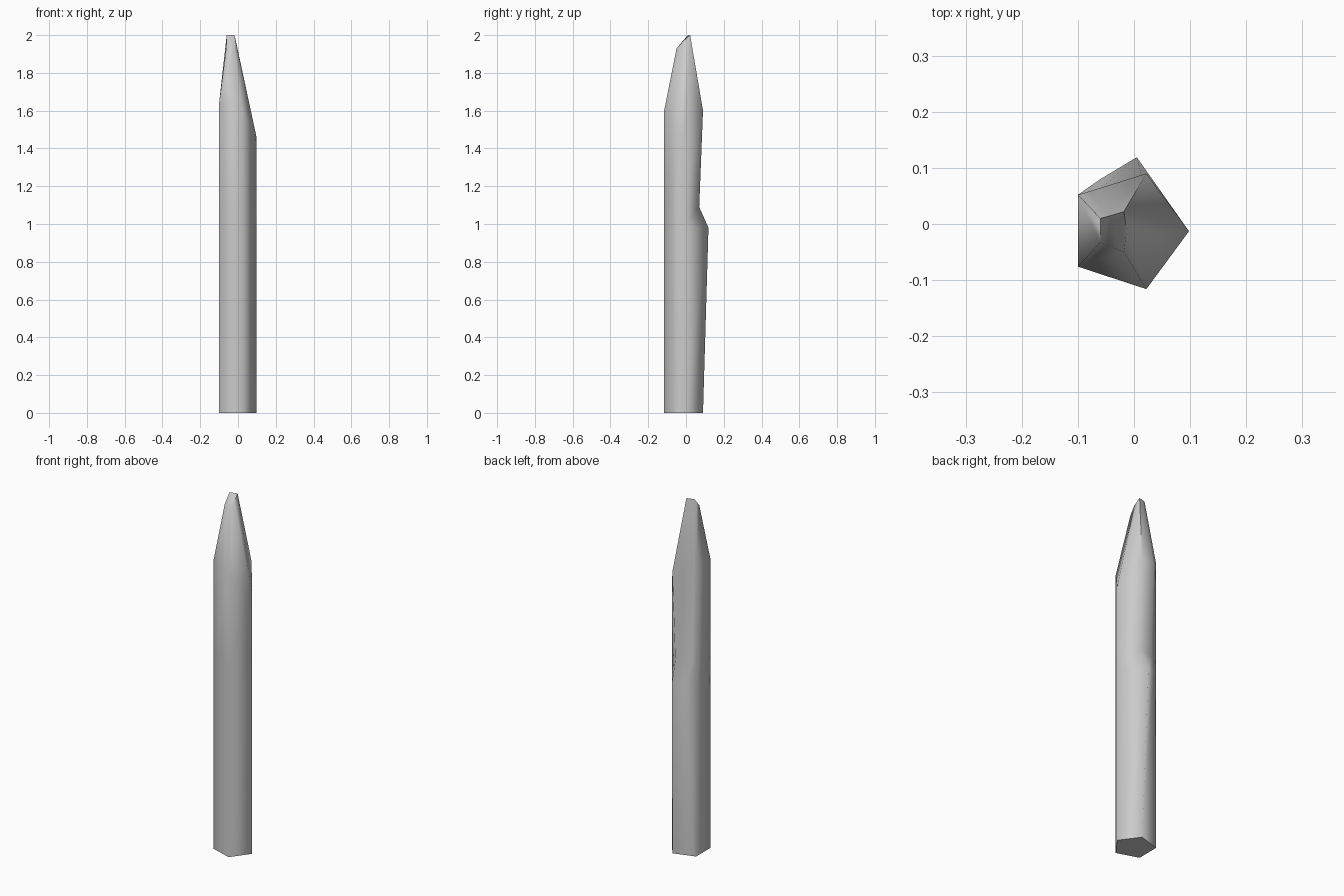
import bpy
import bmesh

cube = bpy.data.objects.get("Cube")
if cube:
    bpy.data.objects.remove(cube, do_unlink=True)

# Grey finish
grey = bpy.data.materials.new("plain_grey")
grey.use_nodes = True
colour = (0.6, 0.6, 0.6, 1)
grey.diffuse_color = colour
grey.node_tree.nodes["Principled BSDF"].inputs["Base Color"].default_value = colour

# Five-cornered section, with one extra point along the back face
names = ["left", "back", "back_mid", "back_right", "front_right", "front"]
section = dict(zip(names, [(0.098, -0.013), (0.022, 0.09), (-0.08, 0.058),
                           (-0.1, 0.052), (-0.1, -0.076), (0.022, -0.116)]))


def ring(height, moved=None):
    """One section at a height, with some of its corners moved."""
    corners = {**section, **(moved or {})}
    return [(*corners[n], height) for n in names]


shoulder_heights = [1.46, 1.6, 1.63, 1.64, 1.64, 1.6]
shoulder = [(*section[n], z) for n, z in zip(names, shoulder_heights)]
tip = [(-0.013, -0.013, 1.97), (-0.018, 0.022, 2.0), (-0.045, 0.014, 2.0),
       (-0.06, 0.01, 2.0), (-0.06, -0.033, 1.95), (-0.018, -0.05, 1.93)]

# Base, carved ledge, notch above it, shoulder and cut tip
rings = [
    ring(0),
    ring(0.98, {"back": (0.005, 0.119), "back_mid": (-0.06, 0.08)}),
    ring(1.09, {"back": (0.018, 0.07), "back_mid": (-0.07, 0.054)}),
    shoulder,
    tip,
]

bm = bmesh.new()
loops = [[bm.verts.new(p) for p in points] for points in rings]
for low, high in zip(loops, loops[1:]):
    for i in range(len(names)):
        j = (i + 1) % len(names)
        bm.faces.new((low[i], low[j], high[j], high[i]))
bm.faces.new(loops[0][::-1])
bm.faces.new(loops[-1])
bmesh.ops.recalc_face_normals(bm, faces=bm.faces)

mesh = bpy.data.meshes.new("sharpened_stake")
bm.to_mesh(mesh)
bm.free()
mesh.materials.append(grey)
stake = bpy.data.objects.new("sharpened_stake", mesh)
bpy.context.collection.objects.link(stake)

# Soft sides, crisp base rim
bpy.ops.object.select_all(action="DESELECT")
stake.select_set(True)
bpy.context.view_layer.objects.active = stake
bpy.ops.object.shade_smooth_by_angle(angle=1.4)
